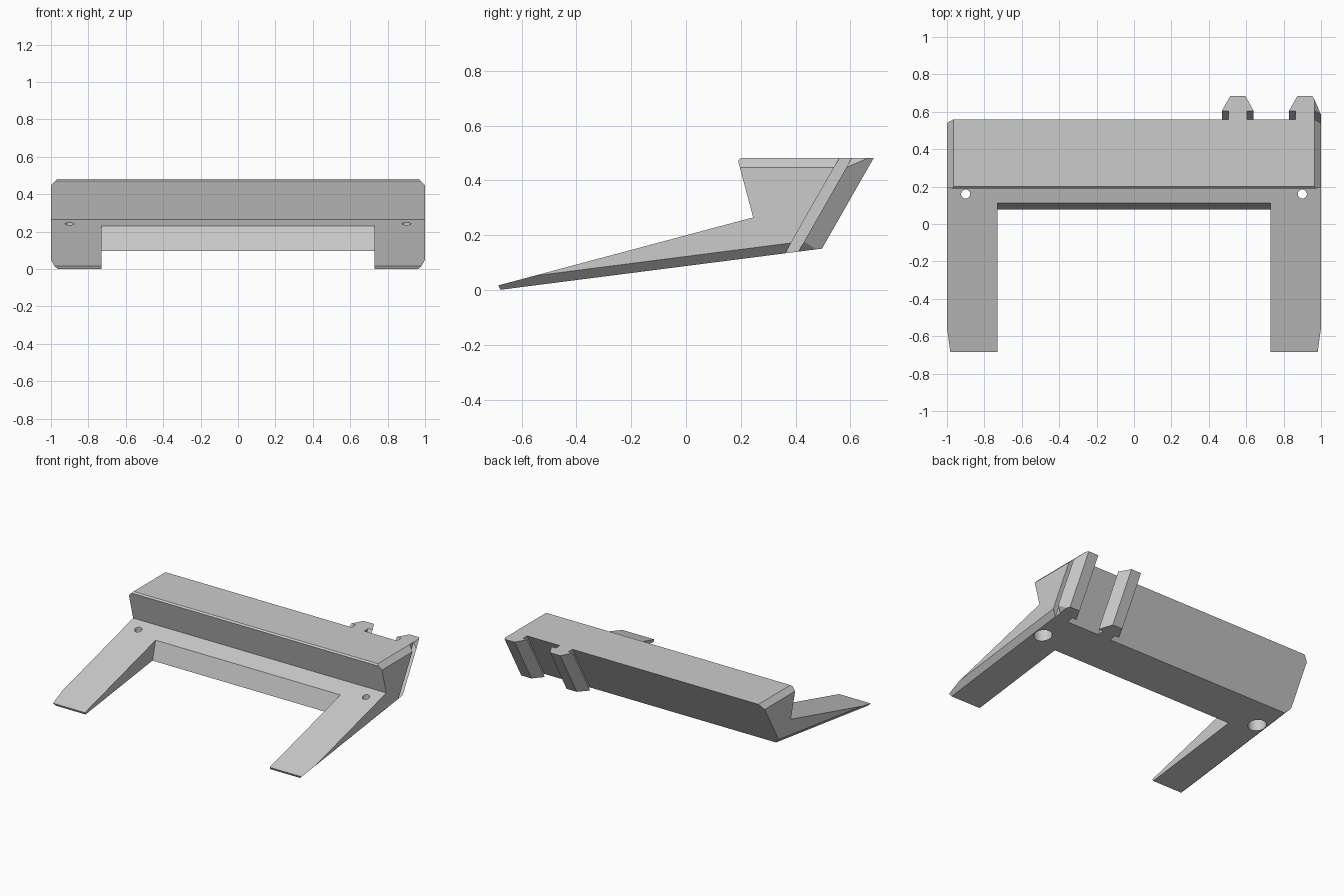
import bpy, bmesh
from mathutils import Vector

cube = bpy.data.objects.get("Cube")
if cube:
    bpy.data.objects.remove(cube, do_unlink=True)

grey = bpy.data.materials.new("plain grey")
grey.use_nodes = True
COLOUR = (0.6, 0.6, 0.6, 1)
grey.diffuse_color = COLOUR
grey.node_tree.nodes["Principled BSDF"].inputs["Base Color"].default_value = COLOUR

TOP, FRONT, SLOPE, LEAN = 0.482, -0.685, 0.128, 0.57
CHAMFER = 0.035


def slide_down(x, y):
    """Follow the leaning back from the top down to the sloped underside."""
    drop = (TOP - SLOPE * (y - FRONT)) / (1 - SLOPE * LEAN)
    return Vector((x, y - LEAN * drop, TOP - drop))


def prism(name, start, end, chamfered=False):
    """Solid between two matching outlines."""
    bm = bmesh.new()
    a = [bm.verts.new(p) for p in start]
    b = [bm.verts.new(p) for p in end]
    bm.faces.new(a)
    bm.faces.new(b[::-1])
    for i in range(len(a)):
        j = (i + 1) % len(a)
        bm.faces.new((a[i], b[i], b[j], a[j]))
    bmesh.ops.recalc_face_normals(bm, faces=bm.faces)
    if chamfered:
        cut_corners(bm)
    mesh = bpy.data.meshes.new(name)
    bm.to_mesh(mesh)
    bm.free()
    mesh.materials.append(grey)
    obj = bpy.data.objects.new(name, mesh)
    bpy.context.collection.objects.link(obj)
    return obj


def cut_corners(bm):
    """Chamfer the long upper and lower edges of both ends."""
    for side in (-1, 1):
        edge = side * (1 - CHAMFER)
        planes = (
            ((edge, 0, TOP), (side, 0, 1)),
            ((edge, FRONT, 0), (side, SLOPE, -1)),
        )
        for point, normal in planes:
            bmesh.ops.bisect_plane(
                bm, geom=bm.verts[:] + bm.edges[:] + bm.faces[:],
                plane_co=point, plane_no=normal, clear_outer=True)
            rim = [e for e in bm.edges if e.is_boundary]
            if rim:
                bmesh.ops.holes_fill(bm, edges=rim, sides=0)
    bmesh.ops.recalc_face_normals(bm, faces=bm.faces)


def across(profile, half):
    """The same side profile at both ends of the width."""
    return [[(s * half, y, z) for y, z in profile] for s in (-1, 1)]


def subtract(target, cutter):
    mod = target.modifiers.new("cut", "BOOLEAN")
    mod.operation = "DIFFERENCE"
    mod.solver = "EXACT"
    mod.object = cutter
    bpy.context.view_layer.objects.active = target
    bpy.ops.object.modifier_apply(modifier=mod.name)
    bpy.data.objects.remove(cutter, do_unlink=True)


# Wedge-shaped base with the raised back bar
back_foot = slide_down(0, 0.56)
profile = [(FRONT + 0.008, 0.001), (FRONT, 0.017), (0.245, 0.265),
           (0.19, 0.472), (0.2, TOP), (0.56, TOP), (back_foot.y, back_foot.z)]
body = prism("forked_body", *across(profile, 1), chamfered=True)

# Opening between the two prongs
opening = [(-0.9, -0.1), (0.024, -0.1), (0.132, 0.3), (-0.9, 0.3)]
subtract(body, prism("opening_cutter", *across(opening, 0.73)))

# Screw holes, wider from below
for x in (-0.9, 0.9):
    for radius, low, high in ((0.024, 0, 0.35), (0.06, 0, 0.185)):
        bpy.ops.mesh.primitive_cylinder_add(
            vertices=32, radius=radius, depth=high - low,
            location=(x, 0.16, (low + high) / 2))
        cutter = bpy.context.object
        cutter.data.materials.append(grey)
        subtract(body, cutter)

# Leaning dovetail rails on the back
half_outline = [(0.05, 0.56), (0.05, 0.605), (0.085, 0.605), (0.04, 0.685)]
for name, centre in (("inner_rail", 0.555), ("outer_rail", 0.914)):
    outline = ([(centre + x, y) for x, y in half_outline]
               + [(centre - x, y) for x, y in reversed(half_outline)])
    prism(name, [(x, y, TOP) for x, y in outline],
          [slide_down(x, y) for x, y in outline], chamfered=True)

# Smooth hole walls, crisp edges elsewhere
bpy.ops.object.select_all(action="DESELECT")
body.select_set(True)
bpy.context.view_layer.objects.active = body
bpy.ops.object.shade_smooth_by_angle(angle=0.5)
